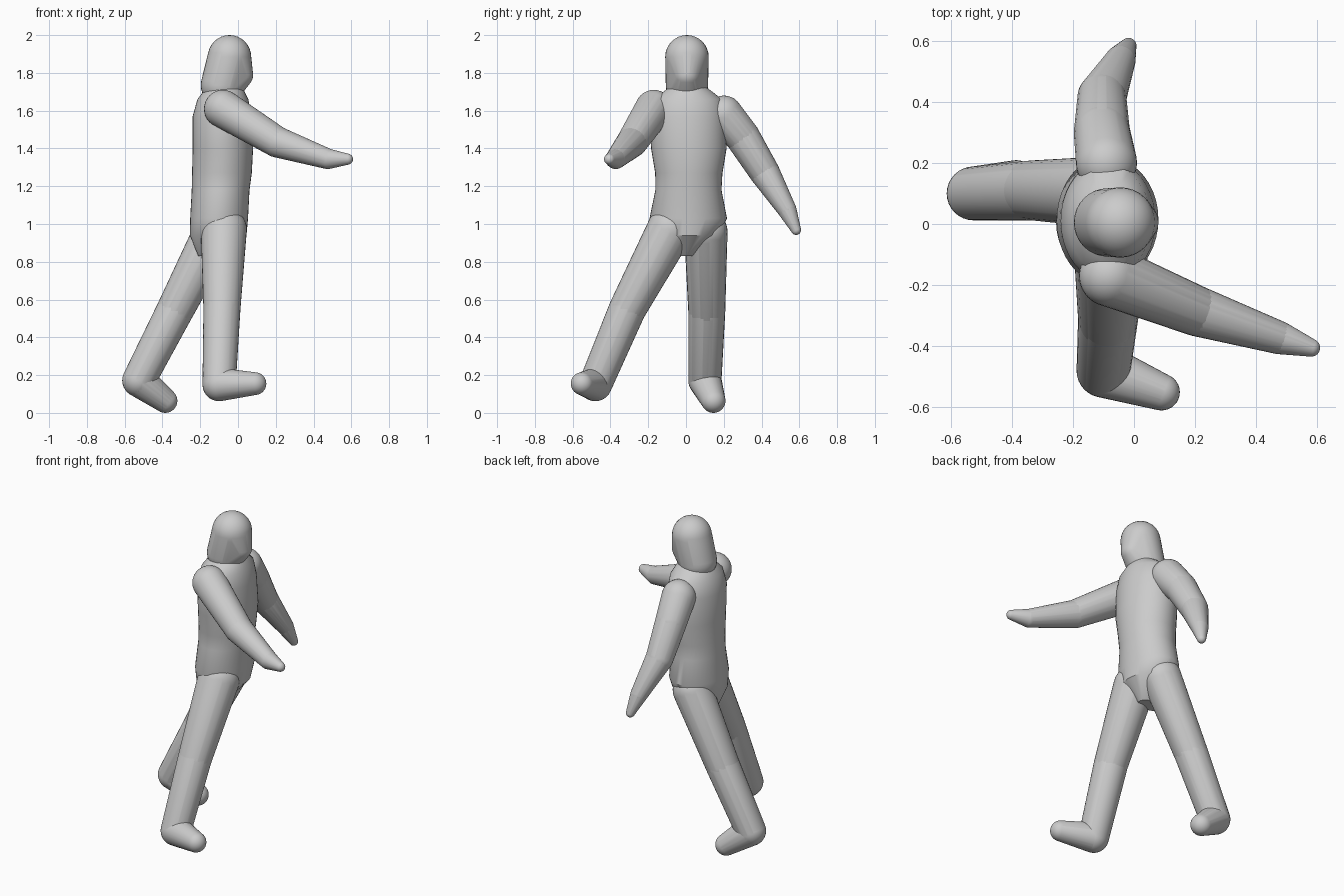
import bpy, bmesh
from math import cos, sin, pi, radians
from mathutils import Matrix

if "Cube" in bpy.data.objects:
    bpy.data.objects.remove(bpy.data.objects["Cube"])


def finish(name, bm):
    mesh = bpy.data.meshes.new(name)
    bmesh.ops.recalc_face_normals(bm, faces=bm.faces[:])
    bm.to_mesh(mesh)
    bm.free()
    ob = bpy.data.objects.new(name, mesh)
    bpy.context.collection.objects.link(ob)
    bpy.ops.object.select_all(action='DESELECT')
    bpy.context.view_layer.objects.active = ob
    ob.select_set(True)
    bpy.ops.object.shade_smooth_by_angle(angle=radians(35))
    return ob


def hull_mesh(balls):
    """Convex hull around spheres given as (x, y, z, radius)."""
    bm = bmesh.new()
    for x, y, z, r in balls:
        bmesh.ops.create_uvsphere(bm, u_segments=32, v_segments=16, radius=r,
                                  matrix=Matrix.Translation((x, y, z)))
    bmesh.ops.delete(bm, geom=bm.faces[:] + bm.edges[:], context='EDGES_FACES')
    res = bmesh.ops.convex_hull(bm, input=bm.verts[:])
    bmesh.ops.delete(bm, geom=[v for v in bm.verts if not v.link_faces], context='VERTS')
    mesh = bpy.data.meshes.new("hull")
    bm.to_mesh(mesh)
    bm.free()
    return mesh


def limb(name, balls):
    """Chain of tapered capsules from joint to joint."""
    bm = bmesh.new()
    for pair in zip(balls, balls[1:]):
        part = hull_mesh(pair)
        bm.from_mesh(part)
        bpy.data.meshes.remove(part)
    return finish(name, bm)


def loft(name, sections, n=40):
    """Stacked ellipses given as (z, cx, cy, rx, ry)."""
    bm = bmesh.new()
    rings = []
    for z, cx, cy, rx, ry in sections:
        rings.append([bm.verts.new((cx + rx * cos(2 * pi * i / n),
                                    cy + ry * sin(2 * pi * i / n), z)) for i in range(n)])
    for a, b in zip(rings, rings[1:]):
        for i in range(n):
            j = (i + 1) % n
            bm.faces.new((a[i], a[j], b[j], b[i]))
    bm.faces.new(rings[0])
    bm.faces.new(rings[-1])
    return finish(name, bm)


# Torso, from crotch to neck
loft("torso", [
    (0.83, -0.13, -0.01, 0.08, 0.05),
    (0.94, -0.105, 0.005, 0.15, 0.17),
    (1.03, -0.10, 0.012, 0.153, 0.205),
    (1.18, -0.092, 0.013, 0.153, 0.175),
    (1.27, -0.085, 0.015, 0.158, 0.178),
    (1.40, -0.08, 0.015, 0.16, 0.20),
    (1.57, -0.085, 0.01, 0.155, 0.20),
    (1.66, -0.08, 0.01, 0.135, 0.18),
    (1.70, -0.075, 0.01, 0.11, 0.13),
    (1.73, -0.07, 0.01, 0.09, 0.09)])

# Head: skull, nape and chin
bm = bmesh.new()
bm.from_mesh(hull_mesh([(-0.045, 0.005, 1.885, 0.115),
                        (-0.085, 0.005, 1.735, 0.112),
                        (0.008, 0.005, 1.79, 0.072)]))
finish("head", bm)

# Arms
limb("forward_arm", [(-0.08, -0.17, 1.61, 0.10), (0.205, -0.285, 1.435, 0.082),
                     (0.475, -0.372, 1.345, 0.054), (0.58, -0.405, 1.343, 0.029)])
limb("side_arm", [(-0.09, 0.20, 1.58, 0.10), (-0.105, 0.30, 1.46, 0.092),
                  (-0.105, 0.415, 1.275, 0.08), (-0.045, 0.535, 1.075, 0.05),
                  (-0.018, 0.583, 0.968, 0.026)])

# Legs with feet
limb("standing_leg", [(-0.075, -0.085, 0.97, 0.122), (-0.085, -0.31, 0.55, 0.098),
                      (-0.10, -0.48, 0.15, 0.088), (0.09, -0.55, 0.155, 0.06)])
limb("trailing_leg", [(-0.12, 0.105, 0.96, 0.115), (-0.335, 0.11, 0.54, 0.098),
                      (-0.525, 0.10, 0.172, 0.088), (-0.385, 0.145, 0.064, 0.064)])
